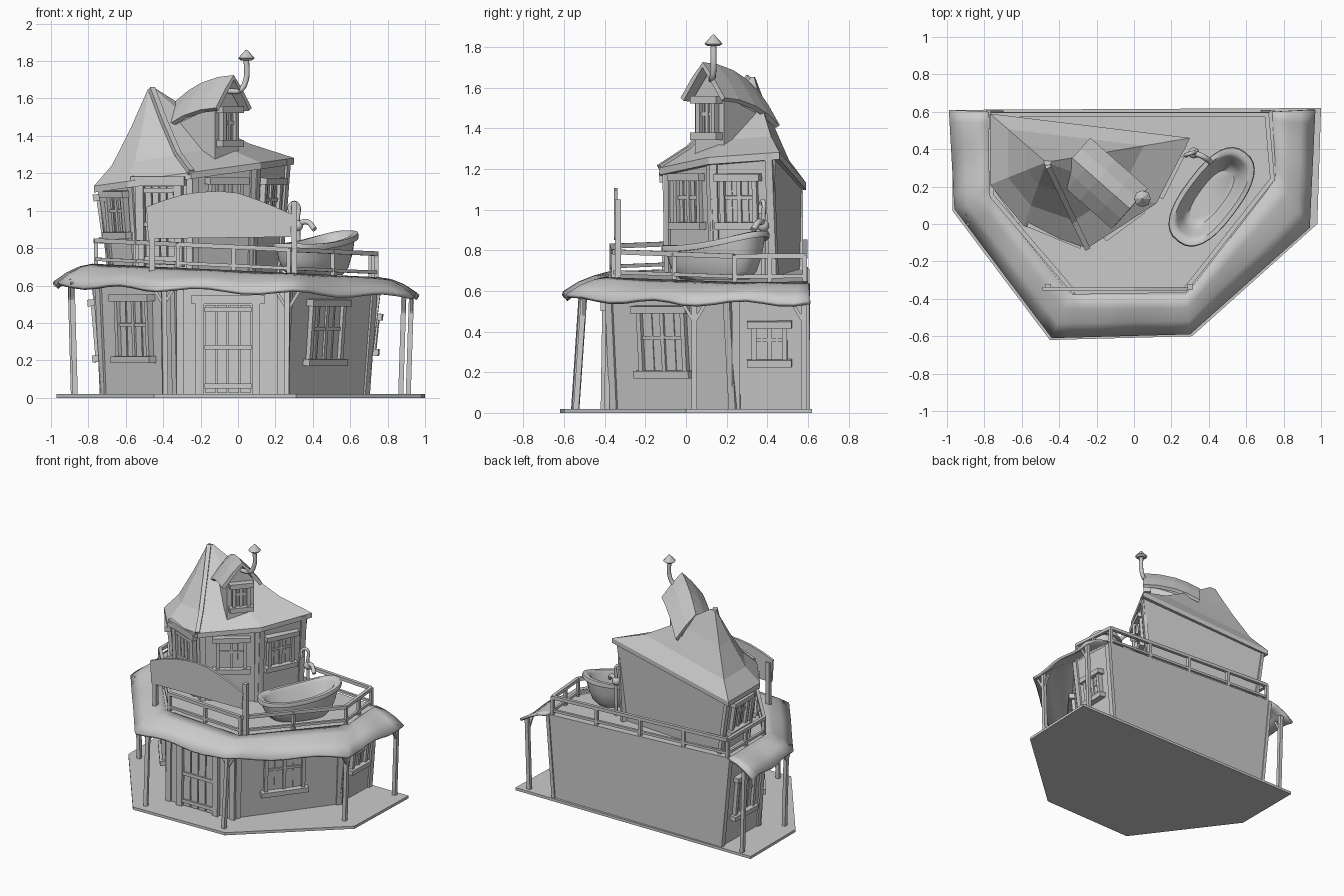
import bpy, bmesh, math
from mathutils import Vector as V, Matrix

if "Cube" in bpy.data.objects:
    bpy.data.objects.remove(bpy.data.objects["Cube"])

grey = bpy.data.materials.new("plain grey")
grey.use_nodes = True
grey.diffuse_color = (0.6, 0.6, 0.6, 1)
grey.node_tree.nodes["Principled BSDF"].inputs["Base Color"].default_value = grey.diffuse_color


def finish(name, bm, smooth=None):
    bmesh.ops.recalc_face_normals(bm, faces=bm.faces)
    mesh = bpy.data.meshes.new(name)
    bm.to_mesh(mesh)
    bm.free()
    mesh.materials.append(grey)
    ob = bpy.data.objects.new(name, mesh)
    bpy.context.collection.objects.link(ob)
    if smooth:
        bpy.ops.object.select_all(action='DESELECT')
        ob.select_set(True)
        bpy.context.view_layer.objects.active = ob
        bpy.ops.object.shade_smooth_by_angle(angle=math.radians(smooth))
    return ob


def loft(name, rings, closed=True, caps=True, smooth=None):
    bm = bmesh.new()
    rows = [[bm.verts.new(p) for p in ring] for ring in rings]
    n = len(rows[0])
    for a, b in zip(rows, rows[1:]):
        for i in range(n if closed else n - 1):
            j = (i + 1) % n
            bm.faces.new((a[i], a[j], b[j], b[i]))
    if caps:
        bm.faces.new(rows[0])
        bm.faces.new(rows[-1])
    return finish(name, bm, smooth)


def box(bm, m, centre, size):
    bmesh.ops.create_cube(bm, size=1, matrix=m @ Matrix.Translation(centre) @ Matrix.Diagonal((*size, 1)))


def beam(bm, p, q, w, d=None):
    p, q = V(p), V(q)
    rot = (q - p).to_track_quat('Z', 'Y').to_matrix().to_4x4()
    box(bm, Matrix.Translation((p + q) / 2) @ rot, (0, 0, 0), (w, d or w, (q - p).length))


def tube(name, pts, r):
    cu = bpy.data.curves.new(name, 'CURVE')
    cu.dimensions = '3D'
    cu.bevel_depth, cu.bevel_resolution, cu.use_fill_caps = r, 2, True
    sp = cu.splines.new('BEZIER')
    sp.bezier_points.add(len(pts) - 1)
    for bp, p in zip(sp.bezier_points, pts):
        bp.co = p
        bp.handle_left_type = bp.handle_right_type = 'AUTO'
    cu.materials.append(grey)
    bpy.context.collection.objects.link(bpy.data.objects.new(name, cu))


def lift(poly, fz):
    return [V((x, y, fz(x))) for x, y in poly]


def deck_z(x): return 0.675 - 0.047 * x
def eave_z(x): return 1.24 + 0.14 * x


# Ground slab
slab = [(-0.97, 0.61), (-0.97, 0.07), (-0.45, -0.62), (0.31, -0.6), (0.98, 0), (1, 0.62)]
loft("ground_slab", [lift(slab, lambda x: 0), lift(slab, lambda x: 0.02)])

# Lower and upper storeys, both flaring upward
low_bot = lift([(-0.71, 0.6), (-0.72, 0.15), (-0.31, -0.39), (0.21, -0.39), (0.68, 0.23), (0.69, 0.6)], lambda x: 0.01)
low_top = lift([(-0.78, 0.6), (-0.77, 0.15), (-0.34, -0.38), (0.28, -0.38), (0.76, 0.24), (0.74, 0.6)], deck_z)
up_bot = lift([(-0.67, 0.56), (-0.67, 0.23), (-0.53, 0.03), (-0.24, -0.09), (0.07, 0.14), (0.21, 0.42)], lambda x: 0.65)
up_top = lift([(-0.74, 0.57), (-0.74, 0.22), (-0.57, 0.02), (-0.25, -0.1), (0.1, 0.13), (0.28, 0.44)], eave_z)
low, up = (low_bot, low_top), (up_bot, up_top)
loft("lower_walls", low)
loft("upper_walls", up)


def wall_frame(walls, i, u, z):
    """Matrix on a wall facet: x along the wall, y up, z outward."""
    bot, top = (ring[i].lerp(ring[(i + 1) % 6], u) for ring in walls)
    at = bot.lerp(top, (z - bot.z) / (top.z - bot.z))
    x = (walls[0][(i + 1) % 6] - walls[0][i]).normalized()
    y = (top - bot)
    y = (y - x * y.dot(x)).normalized()
    return frame(at, x, y)


def frame(at, x, y):
    m = Matrix((x, y, x.cross(y))).transposed().to_4x4()
    m.translation = at
    return m


def window(name, m, w, h):
    bm = bmesh.new()
    box(bm, m, (0, 0, 0), (w, h, 0.012))
    for s in (-1, 1):
        box(bm, m, (s * w / 2, 0, 0.005), (0.025, h, 0.045))
        box(bm, m, (0, s * h / 2, 0.012), (w + 0.07, 0.036, 0.065))
        box(bm, m, (s * w / 4, 0, 0), (0.008, h, 0.022))
    box(bm, m, (0, 0, 0), (0.022, h, 0.035))
    box(bm, m, (0, 0.02, 0), (w, 0.018, 0.03))
    finish(name, bm)


def door(name, m, w, h):
    bm = bmesh.new()
    for k in range(4):
        box(bm, m, ((k - 1.5) * w / 4, 0, 0), (w / 4 - 0.008, h, 0.03))
    for y in (-0.42, 0.02, 0.45):
        box(bm, m, (0, y * h, 0.012), (w, 0.025, 0.03))
    for s in (-1, 1):
        box(bm, m, (s * (w / 2 + 0.025), 0, 0.005), (0.045, h + 0.02, 0.05))
    box(bm, m, (0, h / 2 + 0.03, 0.008), (w + 0.14, 0.05, 0.06))
    finish(name, bm)


for name, walls, i, u, z, w, h in [
        ("lower_window_side_a", low, 0, 0.5, 0.36, 0.2, 0.3), ("lower_window_front_a", low, 1, 0.47, 0.37, 0.27, 0.33),
        ("lower_window_front_b", low, 3, 0.45, 0.35, 0.27, 0.32), ("lower_window_side_b", low, 4, 0.48, 0.34, 0.15, 0.19),
        ("upper_window_side", up, 0, 0.5, 0.96, 0.16, 0.23), ("upper_window_corner", up, 1, 0.5, 0.98, 0.15, 0.22),
        ("upper_window_front", up, 3, 0.52, 1.04, 0.19, 0.24), ("upper_window_tub", up, 4, 0.45, 1.04, 0.18, 0.24)]:
    window(name, wall_frame(walls, i, u, z), w, h)
door("front_door", wall_frame(low, 2, 0.48, 0.26), 0.25, 0.47)
door("balcony_door", wall_frame(up, 2, 0.45, 0.92), 0.17, 0.42)

# Corner boards
bm = bmesh.new()
for walls in (low, up):
    for i in range(6):
        for e, u in ((i, 0.03), ((i - 1) % 6, 0.97)):
            if e == 5:
                continue
            p, q = (ring[e].lerp(ring[(e + 1) % 6], u) for ring in walls)
            m = wall_frame(walls, e, u, (p.z + q.z) / 2)
            box(bm, m, (0, 0, 0), (0.04, (q - p).length - 0.01, 0.025))
finish("corner_boards", bm)


# Wavy porch roof
def resample(pts, n=8):
    return [V(a).lerp(V(b), k / n) for a, b in zip(pts, pts[1:]) for k in range(n)] + [V(pts[-1])]


outer = resample([(-0.99, 0.61), (-0.96, 0.08), (-0.44, -0.61), (0.3, -0.59), (0.94, -0.02), (0.97, 0.61)])
inner = resample([(p.x, p.y) for p in low_top])
rows = []
for t in (0, 0.33, 0.66, 1):
    row = []
    for k, (a, b) in enumerate(zip(inner, outer)):
        p = a.lerp(b, t)
        z0, z1 = deck_z(a.x) + 0.005, 0.58 - 0.03 * b.x + 0.013 * math.sin(k * 1.1)
        row.append(V((p.x, p.y, z0 + (z1 - z0) * t + 0.02 * math.sin(t * math.pi))))
    rows.append(row)
roof = loft("porch_roof", rows, closed=False, caps=False, smooth=35)
thick = roof.modifiers.new("thickness", 'SOLIDIFY')
thick.thickness = 0.02

# Porch posts with braces
bm = bmesh.new()
for x, y in [(-0.88, 0.58), (-0.87, 0.06), (-0.39, -0.55), (0.26, -0.54), (0.87, 0.04), (0.91, 0.58)]:
    top = V((x * 1.02, y if y > 0 else y + 0.04, 0.6 - 0.04 * x))
    beam(bm, (x, y, 0.01), top, 0.027)
    side = V((1, 0, 0)) if y < -0.3 else V((0, 1, 0))
    for s in ((-1, 1) if y < 0.5 else (-1,)):
        beam(bm, top - V((0, 0, 0.12)), top + side * s * 0.06 - V((0, 0, 0.02)), 0.016)
finish("porch_posts", bm)

# Balcony railing
bm = bmesh.new()
rail = lift([(-0.76, 0.585), (-0.76, 0.15), (-0.32, -0.365), (0.27, -0.355), (0.74, 0.24), (0.71, 0.585)], deck_z)
for i, a in enumerate(rail):
    b = rail[(i + 1) % 6]
    for h, w in ((0.03, 0.018), (0.13, 0.024)):
        beam(bm, a + V((0, 0, h)), b + V((0, 0, h)), w)
    n = 4 if i == 5 else 2
    for k in range(n):
        p = a.lerp(b, k / n)
        beam(bm, p, p + V((0, 0, 0.135)), 0.022)
finish("balcony_railing", bm)

# Blank arched board on poles
bm = bmesh.new()
arch = [(-0.48, 0.85), (0.28, 0.86), (0.29, 0.98), (0.2, 1.02), (0.1, 1.06), (0, 1.095), (-0.1, 1.105),
        (-0.2, 1.1), (-0.3, 1.085), (-0.4, 1.055), (-0.49, 1.02)]
face = bm.faces.new([bm.verts.new((x, -0.355, z)) for x, z in arch])
move = bmesh.ops.extrude_face_region(bm, geom=[face])["geom"]
bmesh.ops.translate(bm, verts=[v for v in move if isinstance(v, bmesh.types.BMVert)], vec=(0, 0.018, 0))
for x, z in ((-0.46, 1.0), (0.3, 1.05)):
    beam(bm, (x, -0.335, 0.66), (x, -0.335, z), 0.03)
finish("front_board", bm)

# Flared main roof with an off-centre peak
apex = V((-0.47, 0.33, 1.66))
eave = lift([(-0.77, 0.59), (-0.77, 0.21), (-0.59, -0.01), (-0.25, -0.13), (0.12, 0.11), (0.3, 0.46)], eave_z)
under = [p - V((0, 0, 0.035)) for p in eave]


def roof_point(p, t, rise):
    q = apex.lerp(p, t)
    q.z = p.z + (apex.z - p.z) * rise
    return q


steps = [(1, 0), (0.68, 0.21), (0.35, 0.58), (0.04, 0.98)]
loft("main_roof", [under] + [[roof_point(p, *s) for p in eave] for s in steps])
bm = bmesh.new()
hip = [roof_point(eave[3], *s) for s in steps]
for a, b in zip(hip, hip[1:]):
    beam(bm, a, b, 0.03)
finish("hip_cap", bm)

# Dormer: body, window and bowed gable roof
out = V((0.75, -0.66, 0))
across = V((0.66, 0.75, 0))
mid = V((-0.06, 0.115, 0))


def dormer_pt(s, w, z):
    return mid + out * s + across * w + V((0, 0, z))


def section(s, r, drop, half, low_z):
    return [dormer_pt(s, -half, low_z), dormer_pt(s, half, low_z), dormer_pt(s, half, r - drop), dormer_pt(s, 0, r),
            dormer_pt(s, -half, r - drop)]


loft("dormer_body", [section(0, 1.68, 0.12, 0.095, 1.22), section(-0.34, 1.56, 0.12, 0.095, 1.22)])
window("dormer_window", frame(mid + V((0, 0, 1.45)) + out * 0.004, across, V((0, 0, 1))), 0.1, 0.18)
rows = []
for s, z in ((0.05, 1.725), (-0.06, 1.715), (-0.18, 1.685), (-0.27, 1.645), (-0.36, 1.59)):
    rows.append([dormer_pt(s, w, z - d) for w, d in ((-0.145, 0.175), (-0.07, 0.075), (0, 0), (0.07, 0.075), (0.145, 0.175))])
gable = loft("dormer_roof", rows, closed=False, caps=False)
gable.modifiers.new("thickness", 'SOLIDIFY').thickness = 0.025

# Stove pipe with cone cap
tube("stove_pipe", [(-0.06, 0.125, 1.64), (0.01, 0.13, 1.645), (0.04, 0.135, 1.69), (0.045, 0.135, 1.82)], 0.015)
bm = bmesh.new()
for r1, r2, h, z in ((0.045, 0.004, 0.045, 1.838), (0.03, 0.045, 0.012, 1.81)):
    bmesh.ops.create_cone(bm, cap_ends=True, segments=8, radius1=r1, radius2=r2, depth=h,
                          matrix=Matrix.Translation((0.045, 0.135, z)))
finish("pipe_cap", bm)

# Bathtub
place = Matrix.Translation((0.415, 0.145, 0.655)) @ Matrix.Rotation(math.radians(53), 4, 'Z')


def tub_ring(scale, inset, z):
    ring = []
    for k in range(32):
        a = k * math.tau / 32
        c, s = (math.copysign(abs(f(a)) ** 0.8, f(a)) for f in (math.cos, math.sin))
        tilt = (0.035 * c + 0.025 * c * c) * min(1, z / 0.15)
        ring.append(place @ V(((0.3 * scale - inset) * c, (0.15 * scale - inset) * s, z + tilt)))
    return ring


loft("bathtub", [tub_ring(*r) for r in ((0.62, 0, 0), (0.76, 0, 0.03), (0.86, 0, 0.09), (0.91, 0, 0.15), (0.99, 0, 0.15),
     (1, 0, 0.165), (0.98, 0, 0.18), (0.96, 0.02, 0.18), (0.9, 0.025, 0.16), (0.8, 0.03, 0.07), (0.65, 0.03, 0.03))], smooth=50)

# Tub plumbing
tube("shower_pipe", [(0.32, 0.38, 0.66), (0.32, 0.38, 0.95), (0.31, 0.38, 1.04), (0.28, 0.37, 1.03), (0.28, 0.365, 0.98)], 0.011)
tube("tub_spout", [(0.32, 0.38, 0.93), (0.37, 0.36, 0.94), (0.41, 0.33, 0.9)], 0.015)
bm = bmesh.new()
bmesh.ops.create_uvsphere(bm, u_segments=10, v_segments=6, radius=0.03, matrix=Matrix.Translation((0.32, 0.38, 0.92)))
finish("tap_valve", bm, 60)
